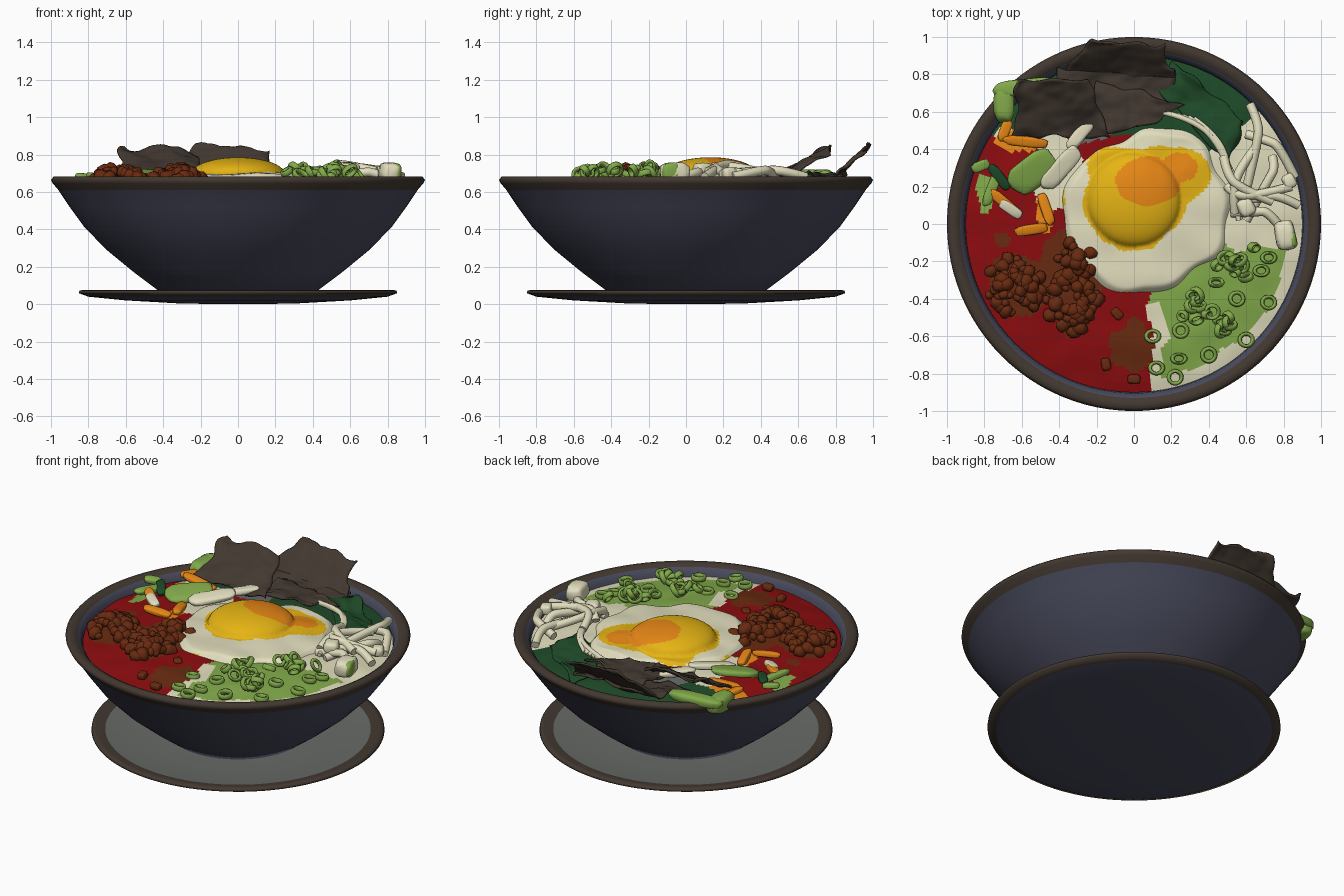
import bpy, bmesh, math, random
from mathutils import Vector, noise, Matrix, Euler

random.seed(4)
if "Cube" in bpy.data.objects:
    bpy.data.objects.remove(bpy.data.objects["Cube"])


def lin(c):
    c /= 255
    return c / 12.92 if c < 0.04 else ((c + 0.055) / 1.055) ** 2.4


def material(name, *rgb):
    m = bpy.data.materials.new(name)
    m.use_nodes = True
    col = [lin(c) for c in rgb] + [1]
    m.diffuse_color = col
    bsdf = m.node_tree.nodes["Principled BSDF"]
    bsdf.inputs["Base Color"].default_value = col
    bsdf.inputs["Roughness"].default_value = 0.7
    return m


SLATE, BROWN, GREY, RED, MEAT, CREAM, YELLOW, ORANGE, LIME, DARK = range(10)
MATS = [material("slate", 72, 74, 92), material("dark brown", 66, 56, 48),
        material("stone grey", 103, 107, 103), material("chilli red", 140, 12, 15),
        material("meat brown", 104, 42, 16), material("cream", 226, 222, 190),
        material("yolk yellow", 230, 180, 20), material("orange", 236, 138, 22),
        material("light green", 130, 170, 74), material("dark green", 30, 74, 40)]


def finish(name, bm, mats=MATS, smooth=True):
    me = bpy.data.meshes.new(name)
    bm.to_mesh(me)
    bm.free()
    for m in mats:
        me.materials.append(m)
    for p in me.polygons:
        p.use_smooth = smooth
    ob = bpy.data.objects.new(name, me)
    bpy.context.collection.objects.link(ob)
    return ob


def wob(x, y, scale=5.0, seed=0.0):
    return noise.noise(Vector((x * scale, y * scale, seed)))


def lathe(name, profile, colours, segs=96):
    # Revolve a profile around z, one colour per profile segment
    bm = bmesh.new()
    rings = [[bm.verts.new((r * math.cos(2 * math.pi * i / segs), r * math.sin(2 * math.pi * i / segs), z))
              for i in range(segs)] for r, z in profile]
    for k, c in enumerate(colours):
        for i in range(segs):
            j = (i + 1) % segs
            f = bm.faces.new((rings[k][i], rings[k][j], rings[k + 1][j], rings[k + 1][i]))
            f.material_index = c
    bmesh.ops.remove_doubles(bm, verts=bm.verts, dist=1e-5)
    return finish(name, bm)


def polar(name, cx, cy, radius, height, colour, rings, segs):
    # Round surface whose outline, height and colour follow functions
    bm = bmesh.new()
    grid = []
    for k in range(1, rings + 1):
        row = []
        for i in range(segs):
            a = 2 * math.pi * i / segs
            r = radius(a) * k / rings
            x, y = cx + r * math.cos(a), cy + r * math.sin(a)
            row.append(bm.verts.new((x, y, height(x, y, k / rings))))
        grid.append(row)
    mid = bm.verts.new((cx, cy, height(cx, cy, 0)))
    for i in range(segs):
        j = (i + 1) % segs
        bm.faces.new((mid, grid[0][i], grid[0][j]))
        for a, b in zip(grid, grid[1:]):
            bm.faces.new((a[i], b[i], b[j], a[j]))
    for f in bm.faces:
        c = f.calc_center_median()
        f.material_index = colour(c.x, c.y)
    return finish(name, bm)


def inside(x, y, cx, cy, rx, ry, rough=0.25):
    return ((x - cx) / rx) ** 2 + ((y - cy) / ry) ** 2 < 1 + rough * wob(x, y, 9, cx)


# Saucer and bowl
lathe("saucer", [(0, 0), (.3, .003), (.6, .02), (.8, .04), (.85, .058), (.848, .073), (.82, .076),
                 (.77, .066), (.5, .057), (0, .055)],
      [SLATE] * 3 + [BROWN] * 4 + [GREY] * 2)
lathe("bowl", [(0, .06), (.41, .06), (.55, .165), (.7, .288), (.82, .41), (.9, .52), (.96, .61), (.99, .645),
               (1, .665), (.985, .682), (.955, .682), (.93, .668), (.905, .64), (.9, .6), (.86, .5), (0, .45)],
      [SLATE] * 6 + [BROWN] * 5 + [SLATE] * 4)

# Broth surface split into topping areas
PATCHES = [(-.62, -.33, .2, .17, MEAT), (-.33, -.3, .18, .28, MEAT), (-.02, -.66, .12, .13, MEAT),
           (-.2, -.08, .09, .08, MEAT), (-.7, -.08, .05, .04, MEAT), (-.4, .27, .13, .2, CREAM),
           (-.47, .08, .05, .13, ORANGE), (-.6, .44, .14, .05, ORANGE), (-.25, .52, .12, .1, GREY),
           (.05, -.69, .05, .06, GREY), (-.69, .49, .05, .03, CREAM), (-.8, .16, .05, .1, LIME)]


def topping(x, y):
    for cx, cy, rx, ry, c in PATCHES:
        if inside(x, y, cx, cy, rx, ry, .8):
            return c
    n = .05 * wob(x, y, 8)
    if x < .08 + n:
        return RED if y < .47 + n else DARK
    if y < -.12 + n:
        if x < .16 + 2 * n and y < -.42:
            return CREAM
        return LIME if math.hypot(x, y) < .84 + n else CREAM
    if y > .38 + n and x - y < .05 + n:
        return DARK
    return CREAM


def broth_height(x, y, f):
    return .62 + .045 * (1 - f ** 4) + .008 * wob(x, y, 7)


polar("broth", 0, 0, lambda a: .9, broth_height, topping, 60, 180)

# Fried egg
OUTLINE = [.46, .45, .49, .45, .42, .48, .5, .5, .51, .48, .44, .47]


def egg_radius(a):
    t = a / (2 * math.pi) * 12
    i = int(t) % 12
    s = t - int(t)
    s = s * s * (3 - 2 * s)
    return OUTLINE[i] * (1 - s) + OUTLINE[(i + 1) % 12] * s + .012 * math.sin(9 * a)


def egg_height(x, y, f):
    z = .708 - .03 * f ** 2 + .022 * f * wob(x, y, 5, 3) - .05 * max(0, f - .88) / .12
    d = math.hypot(x, y - .13) / .25
    if d < 1:
        z = max(z, .695 + .09 * math.sqrt(1 - d * d))
    return z + .015 * max(0, 1 - math.hypot(x - .27, y - .29) / .15)


def egg_colour(x, y):
    if inside(x, y, .08, .23, .18, .13) or inside(x, y, .24, .3, .1, .08):
        return ORANGE
    if inside(x, y, 0, .13, .27, .27) or inside(x, y, .18, .26, .23, .16) or inside(x, y, -.1, .3, .16, .11):
        return YELLOW
    if inside(x, y, -.43, .14, .06, .16) or inside(x, y, -.03, -.39, .05, .03):
        return YELLOW
    return CREAM


polar("fried_egg", .08, .08, egg_radius, egg_height, egg_colour, 44, 144)


# Torn leaves and seaweed sheets, spanned between four corners
def sheet(name, corners, mat, jag=.035, wave=.025, n=26):
    a, b, c, d = map(Vector, corners)
    bm = bmesh.new()
    rows = []
    for i in range(n + 1):
        row = []
        for j in range(n + 1):
            u, v = i / n, j / n
            p = (a * (1 - u) + b * u) * (1 - v) + (d * (1 - u) + c * u) * v
            edge = max(abs(2 * u - 1), abs(2 * v - 1)) ** 6
            p += noise.noise_vector(p * 9) * jag * edge
            p.z += wave * wob(p.x, p.y, 7, 2) + wave * .3 * wob(p.x, p.y, 22)
            row.append(bm.verts.new(p))
        rows.append(row)
    for i in range(n):
        for j in range(n):
            bm.faces.new((rows[i][j], rows[i + 1][j], rows[i + 1][j + 1], rows[i][j + 1]))
    ob = finish(name, bm, [MATS[mat]])
    ob.modifiers.new("thickness", "SOLIDIFY").thickness = .012


sheet("seaweed_left", [(-.66, .46, .68), (-.12, .47, .69), (-.24, .76, .82), (-.62, .78, .85)], BROWN)
sheet("seaweed_back", [(-.38, .8, .67), (.2, .76, .67), (.17, .95, .83), (-.23, .98, .85)], BROWN)
sheet("seaweed_flat", [(-.26, .47, .69), (.1, .54, .7), (.27, .62, .69), (-.2, .78, .7)], BROWN)
sheet("seaweed_low", [(-.45, .62, .66), (.2, .66, .67), (.2, .82, .69), (-.4, .84, .7)], BROWN)
sheet("spinach_leaf", [(.1, .74, .68), (.5, .33, .68), (.6, .56, .66), (.2, .85, .66)], DARK)


# Rounded solids: cucumber, carrot, pepper
def chunk(name, loc, size, rot, mat):
    bm = bmesh.new()
    bmesh.ops.create_icosphere(bm, subdivisions=3, radius=1)
    for v in bm.verts:
        v.co = Vector([math.copysign(abs(c) ** .6, c) for c in v.co]) * (1 + .1 * noise.noise(v.co * 2 + Vector(loc)))
    bm.transform(Matrix.LocRotScale(Vector(loc), Euler(rot), Vector(size)))
    finish(name, bm, [MATS[mat]])


chunk("cucumber_end", (-.695, .645, .67), (.055, .1, .05), (0, 0, 0), LIME)
chunk("cucumber_strip", (-.58, .73, .69), (.17, .045, .03), (0, 0, .1), LIME)
chunk("cucumber_slice", (-.54, .28, .685), (.14, .085, .022), (.2, -.1, .65), LIME)
chunk("radish_slice", (-.39, .3, .69), (.14, .05, .02), (.2, -.1, .85), CREAM)
chunk("radish_stick", (-.28, .49, .69), (.11, .035, .02), (0, 0, .9), CREAM)
for i, (x, y, turn, length, c) in enumerate([
        (-.58, .44, -.1, .12, ORANGE), (-.69, .5, 1.2, .06, ORANGE), (-.7, .12, -.7, .09, ORANGE),
        (-.55, -.03, .15, .09, ORANGE), (-.76, .19, 1.2, .1, LIME), (-.72, .25, -.9, .08, DARK),
        (-.66, .08, -.6, .07, CREAM), (-.47, .08, 1.9, .09, ORANGE), (-.82, .31, .4, .05, LIME)]):
    chunk("vegetable_strip_%d" % i, (x, y, .68), (length, .028, .018), (.2, .1, turn), c)

# Minced meat: heaps of small lumps
bm = bmesh.new()
for cx, cy, rx, ry, count in [(-.64, -.33, .15, .15, 55), (-.33, -.42, .14, .16, 55), (-.32, -.2, .1, .11, 25)]:
    for k in range(count):
        a, q = random.uniform(0, 6.28), math.sqrt(random.random())
        r = random.uniform(.022, .042)
        p = Vector((cx + rx * q * math.cos(a), cy + ry * q * math.sin(a), .665 + .055 * (1 - q * q)))
        lump = bmesh.ops.create_icosphere(bm, subdivisions=2, radius=r)["verts"]
        for v in lump:
            v.co = v.co * (1 + .3 * noise.noise(v.co * 30 + p * 9)) + p
finish("minced_meat", bm, [MATS[MEAT]])


# Spring onion rings, loose on the surface and piled up
def onion_ring(i, x, y, z, r, tilt, mat=LIME):
    bpy.ops.mesh.primitive_torus_add(major_segments=18, minor_segments=6, major_radius=r, minor_radius=.011,
                                     location=(x, y, z), rotation=(random.uniform(-tilt, tilt),
                                                                   random.uniform(-tilt, tilt), 0))
    ob = bpy.context.object
    ob.name = "onion_ring_%d" % i
    ob.scale = (1, random.uniform(.65, 1), 1.6)
    ob.data.materials.append(MATS[mat])
    bpy.ops.object.shade_smooth()


count = 0
for cx, cy, spread, n in [(.33, -.4, .09, 10), (.52, -.23, .1, 13), (.48, -.55, .07, 7)]:
    for k in range(n):
        onion_ring(count, random.gauss(cx, spread * .6), random.gauss(cy, spread * .6),
                   random.uniform(.675, .73), random.uniform(.025, .04), 1.1)
        count += 1
for x, y in [(.1, -.6), (.25, -.57), (.24, -.72), (.4, -.7), (.12, -.77), (.55, -.4), (.72, -.42), (.68, -.25),
             (.6, -.62), (.72, -.18), (.22, -.82)]:
    onion_ring(count, x, y, .66, .035, .15)
    count += 1
for x, y in [(-.09, -.48), (0, -.83), (-.15, -.75)]:
    chunk("chilli_flake", (x, y, .655), (.035, .025, .02), (0, 0, x * 9), MEAT)


# Bean sprouts and noodles as tubes
def tube(name, points, radius, mat=CREAM):
    cu = bpy.data.curves.new(name, "CURVE")
    cu.dimensions = "3D"
    cu.bevel_depth = radius
    cu.bevel_resolution = 2
    cu.use_fill_caps = True
    sp = cu.splines.new("NURBS")
    sp.points.add(len(points) - 1)
    for q, p in zip(sp.points, points):
        q.co = (*p, 1)
    sp.use_endpoint_u = True
    sp.order_u = 3
    sp.resolution_u = 6
    cu.materials.append(MATS[mat])
    bpy.context.collection.objects.link(bpy.data.objects.new(name, cu))


for i, (x0, y0, x1, y1, bend, z) in enumerate([
        (.62, .64, .58, .1, .06, .7), (.6, .48, .86, .25, .05, .7), (.5, .2, .84, .2, -.06, .72),
        (.66, .42, .54, .06, -.07, .72), (.74, .36, .6, .02, .05, .69), (.55, .12, .88, .1, .05, .7),
        (.48, .36, .74, .12, -.05, .73), (.52, .06, .8, -.04, .06, .69)]):
    mx, my = (x0 + x1) / 2 + bend, (y0 + y1) / 2 + bend
    tube("bean_sprout_%d" % i, [(x0, y0, z - .02), ((x0 + mx) / 2 + bend / 2, (y0 + my) / 2, z + .01),
                                (mx, my, z + .02), (x1, y1, z - .02)], .025)
for i in range(7):
    s = i * .03
    tube("noodle_%d" % i, [(.14 + s, .6 - s * .2, .685), (.32 + s * .6, .56 - s * .4, .71),
                           (.46 + s * .3, .42 - s * .5, .71), (.56, .2 - s, .68)], .014)
chunk("sprout_head", (.81, -.06, .705), (.055, .08, .052), (0, 0, .2), CREAM)
chunk("sprout_cap", (.84, -.08, .708), (.03, .05, .045), (0, 0, .2), LIME)
chunk("sprout_bud", (.6, .09, .72), (.045, .05, .035), (0, 0, .5), CREAM)
chunk("sprout_tip", (.83, .23, .7), (.035, .04, .03), (0, 0, .5), CREAM)
